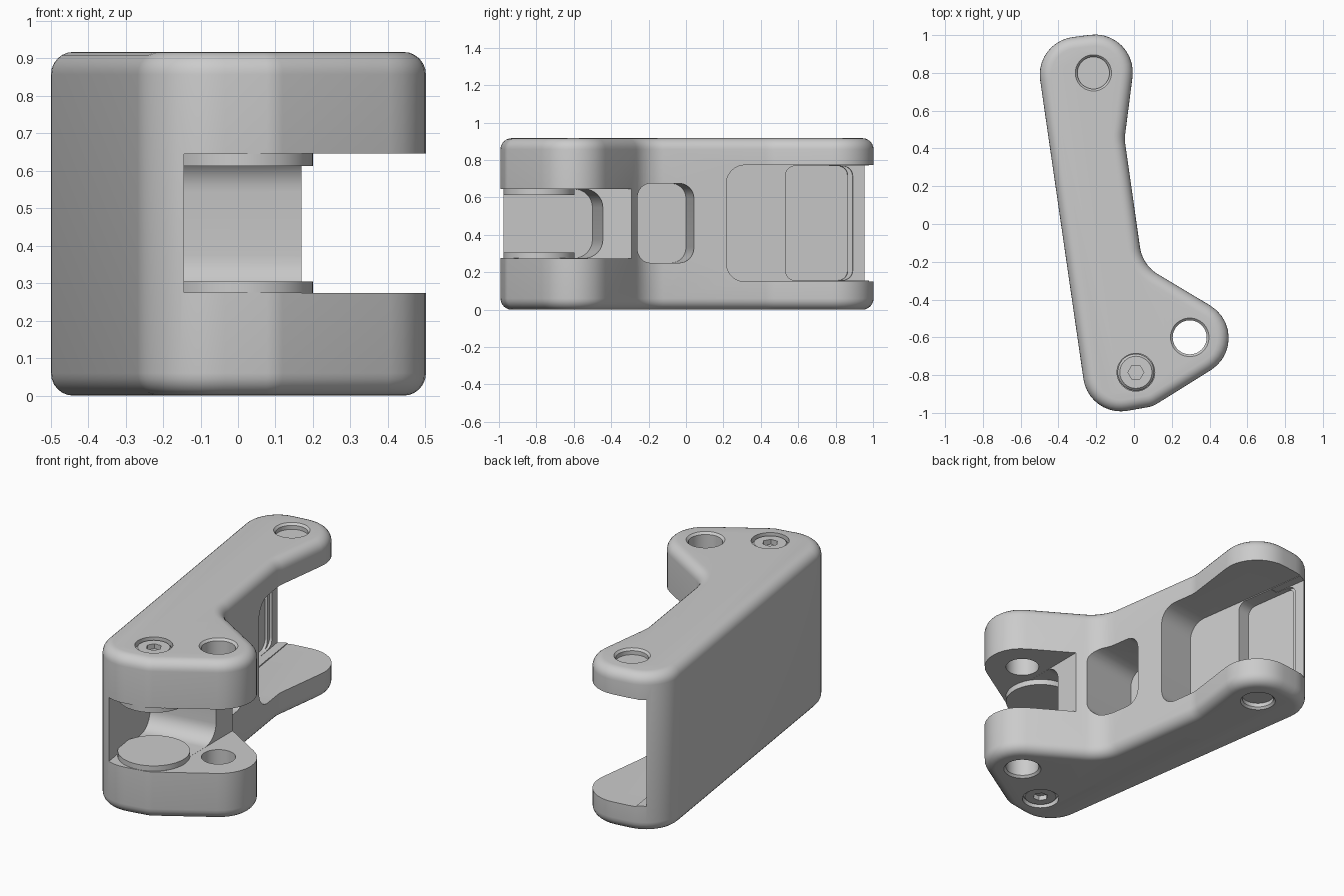
import bpy, bmesh, math
from mathutils import Vector

if "Cube" in bpy.data.objects:
    bpy.data.objects.remove(bpy.data.objects["Cube"], do_unlink=True)

H = 0.917
gray = bpy.data.materials.new("machined_gray")
gray.use_nodes = True
gray.diffuse_color = (0.6, 0.6, 0.6, 1)
gray.node_tree.nodes["Principled BSDF"].inputs["Base Color"].default_value = (0.6, 0.6, 0.6, 1)


def rounded(corners, segs=10):
    """Outline from (x, y, fillet radius) corners."""
    pts = []
    for i, (x, y, r) in enumerate(corners):
        p = Vector((x, y))
        if r == 0:
            pts.append(p)
            continue
        a = (Vector(corners[i - 1][:2]) - p).normalized()
        b = (Vector(corners[(i + 1) % len(corners)][:2]) - p).normalized()
        half = math.acos(a.dot(b)) / 2
        c = p + (a + b).normalized() * (r / math.sin(half))
        t0 = p + a * (r / math.tan(half)) - c
        t1 = p + b * (r / math.tan(half)) - c
        start = math.atan2(t0.y, t0.x)
        sweep = math.atan2(t0.x * t1.y - t0.y * t1.x, t0.dot(t1))
        for k in range(segs + 1):
            ang = start + sweep * k / segs
            pts.append(c + Vector((math.cos(ang), math.sin(ang))) * r)
    return pts


def inset(pts, d):
    """Move a counter-clockwise outline inward by d."""
    out = []
    for i, p in enumerate(pts):
        a = (p - pts[i - 1]).normalized()
        b = (pts[(i + 1) % len(pts)] - p).normalized()
        n = Vector((-a.y - b.y, a.x + b.x)).normalized()
        out.append(p + n * d)
    return out


def loft(name, rings):
    """Closed solid through rings of 3D points."""
    bm = bmesh.new()
    loops = [[bm.verts.new(p) for p in ring] for ring in rings]
    n = len(loops[0])
    for lo, hi in zip(loops, loops[1:]):
        for i in range(n):
            j = (i + 1) % n
            bm.faces.new((lo[i], lo[j], hi[j], hi[i]))
    bm.faces.new(loops[0][::-1])
    bm.faces.new(loops[-1])
    bmesh.ops.recalc_face_normals(bm, faces=bm.faces[:])
    mesh = bpy.data.meshes.new(name)
    bm.to_mesh(mesh)
    bm.free()
    mesh.materials.append(gray)
    obj = bpy.data.objects.new(name, mesh)
    bpy.context.collection.objects.link(obj)
    return obj


def disc(name, center, stack, sides=48):
    """Turned solid from (radius, z) pairs."""
    ang = [2 * math.pi * i / sides for i in range(sides)]
    return loft(name, [[(center[0] + r * math.cos(a), center[1] + r * math.sin(a), z)
                        for a in ang] for r, z in stack])


def cut(obj, cutter):
    """Subtract the cutter, taking the first solver that gives a solid."""
    cutter.hide_render = True
    mod = obj.modifiers.new("cut", 'BOOLEAN')
    mod.operation = 'DIFFERENCE'
    mod.object = cutter
    before = len(obj.data.polygons)
    for solver in ('MANIFOLD', 'EXACT', 'FLOAT'):
        mod.solver = solver
        bpy.context.view_layer.update()
        result = obj.evaluated_get(bpy.context.evaluated_depsgraph_get())
        if len(result.data.polygons) not in (0, before):
            break
    bpy.context.view_layer.objects.active = obj
    bpy.ops.object.modifier_apply(modifier=mod.name)
    bpy.data.objects.remove(cutter, do_unlink=True)


# Main body: rounded outline with softened top and bottom rims
outline = rounded([(-0.238, -1.025, 0.2), (0.1, -0.965, 0.12), (0.685, -0.6, 0.2),
                   (0.045, -0.217, 0.2), (-0.05, 0.45, 0.2), (0.025, 1.035, 0.2),
                   (-0.526, 0.963, 0.2)])
R = 0.06
steps = [math.pi / 2 * k / 6 for k in range(7)]
profile = [(R - R * math.sin(a), R - R * math.cos(a)) for a in steps]
profile += [(d, H - z) for d, z in reversed(profile)]
body = loft("lever_body", [[(p.x, p.y, z) for p in inset(outline, d)] for d, z in profile])

# Pockets run square to the long flat wall
wall_dir = Vector((-0.144, 0.9896, 0))
depth_dir = Vector((0.9896, 0.144, 0))
wall_origin = Vector((-0.387, 0, 0))


def pocket(depth, s0, s1, z0, z1, r0, r1):
    shape = rounded([(s0, z0, r0), (s1, z0, r1), (s1, z1, r1), (s0, z1, r0)], 8)
    cut(body, loft("pocket_cutter", [[wall_origin + wall_dir * p.x + depth_dir * d + Vector((0, 0, p.y))
                                      for p in shape] for d in (depth, 1.5)]))


pocket(0.10, -1.5, -0.52, 0.275, 0.645, 0, 0.1)       # front slot
pocket(0.10, -0.33, -0.015, 0.25, 0.675, 0.08, 0.08)  # middle window
pocket(0.16, 0.16, 1.5, 0.15, 0.773, 0.1, 0)          # rear slot
pocket(0.08, 0.515, 0.86, 0.157, 0.768, 0.05, 0.05)   # rear recess
pocket(0.095, 0.7, 0.885, 0.159, 0.766, 0, 0.05)      # recess lip
pocket(0.11, 0.75, 1.4, 0.155, 0.77, 0, 0)            # open rear end

# Clear the space between the two lugs
lug = [(0.17, -1.3), (0.9, -1.3), (0.9, 0), (0.17, 0)]
cut(body, loft("lug_cutter", [[(x, y, z) for x, y in lug] for z in (0.2745, 0.6455)]))

# Through hole with chamfered mouths
pin_hole, screw, rear_pin = (0.295, -0.6), (0.01, -0.785), (-0.215, 0.8)
cut(body, disc("hole_cutter", pin_hole, [(0.112, -0.01), (0.09, 0.012), (0.09, H - 0.012), (0.112, H + 0.01)]))


def facing(top, stack):
    return [(r, H - z if top else z) for r, z in stack]


for top in (False, True):
    side = "upper" if top else "lower"
    # Blind pin recess and screw counterbore
    cut(body, disc("recess_cutter", rear_pin, facing(top, [(0.105, -0.01), (0.085, 0.012), (0.085, 0.035)])))
    cut(body, disc("bore_cutter", screw, facing(top, [(0.1, -0.02), (0.1, 0.04)])))
    # Socket screw head
    head = disc(side + "_screw_head", screw,
                facing(top, [(0.097, 0.06), (0.097, 0.025), (0.085, 0.012)]))
    cut(head, disc("socket_cutter", screw, facing(top, [(0.042, 0), (0.042, 0.045)]), 6))
    # Washer inside the slot
    disc(side + "_washer", screw, [(0.19, 0.613), (0.19, 0.65)] if top
         else [(0.19, 0.27), (0.19, 0.305)], 64)

# Smooth the rounds, keep machined edges crisp
for obj in bpy.data.objects:
    if obj.type == 'MESH' and gray.name in obj.data.materials:
        bpy.ops.object.select_all(action='DESELECT')
        obj.select_set(True)
        bpy.context.view_layer.objects.active = obj
        bpy.ops.object.shade_smooth_by_angle(angle=math.radians(30))
